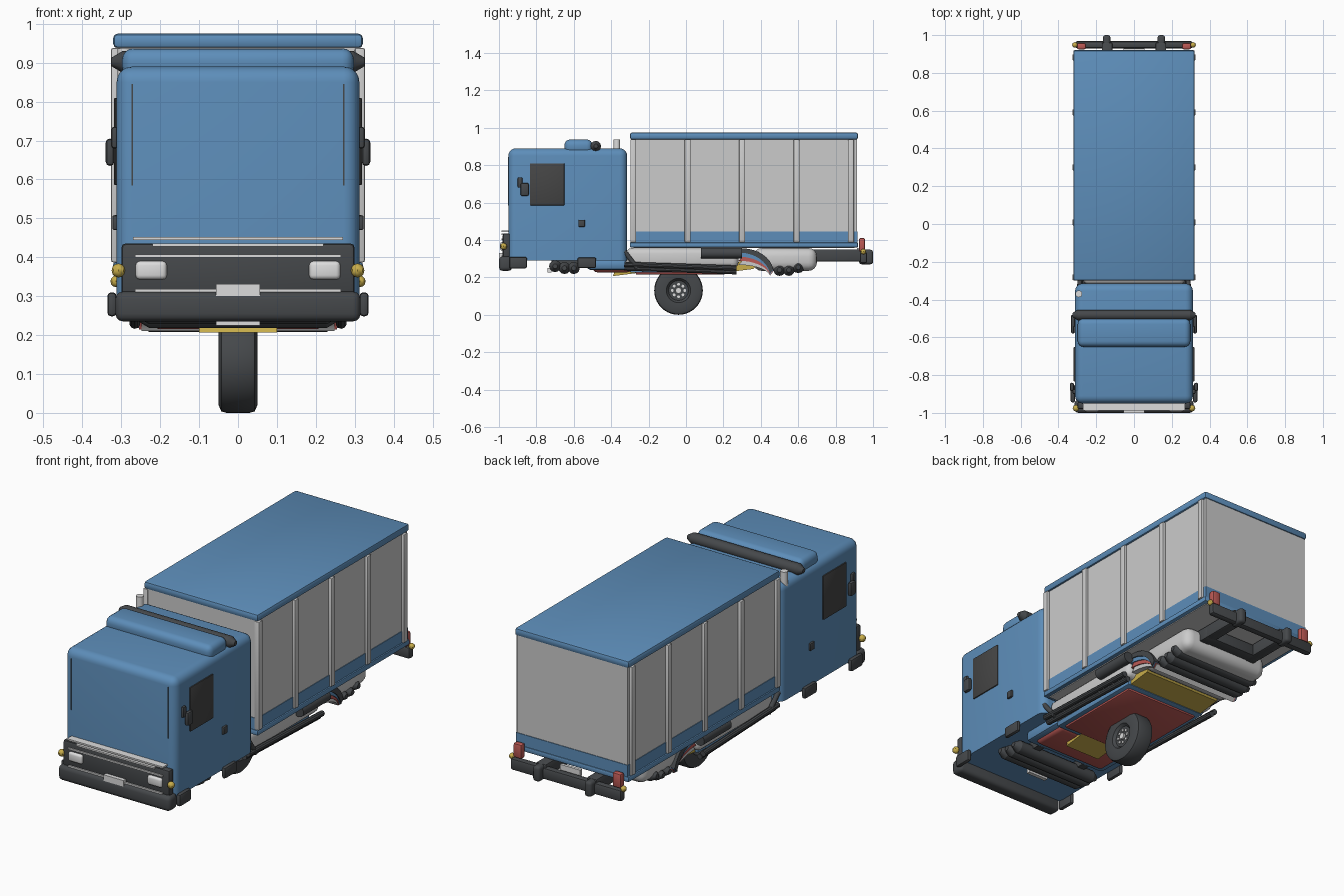
import bpy, bmesh
from math import sin, cos, pi, radians
from mathutils import Matrix, Vector

default_cube = bpy.data.objects.get("Cube")
if default_cube:
    bpy.data.objects.remove(default_cube, do_unlink=True)

parts = []


def material(name, *rgb):
    mat = bpy.data.materials.new(name)
    mat.use_nodes = True
    mat.diffuse_color = (*rgb, 1)
    mat.node_tree.nodes["Principled BSDF"].inputs["Base Color"].default_value = (*rgb, 1)
    return mat


blue_paint = material("blue paint", .11, .27, .49)
light_panel = material("light grey panel", .6, .6, .6)
dark_trim = material("dark grey trim", .06, .065, .07)
dark_glass = material("dark glass", .06, .06, .06)
bright_metal = material("bright metal", .72, .72, .72)
red_paint = material("red paint", .5, .1, .09)
yellow_paint = material("yellow paint", .58, .42, .07)


def finish(name, mat, bm):
    bmesh.ops.recalc_face_normals(bm, faces=bm.faces)
    mesh = bpy.data.meshes.new(name)
    bm.to_mesh(mesh)
    bm.free()
    mesh.materials.append(mat)
    obj = bpy.data.objects.new(name, mesh)
    bpy.context.collection.objects.link(obj)
    parts.append(obj)
    return obj


def box(name, mat, x, y, z, bevel=0, segments=2, flat_base=False):
    """Box from (low, high) ranges, with optional rounded edges."""
    bm = bmesh.new()
    bmesh.ops.create_cube(bm, size=1)
    spans = (x, y, z)
    for vert in bm.verts:
        vert.co = [(low + high) / 2 + c * (high - low) for c, (low, high) in zip(vert.co, spans)]
    if bevel:
        edges = [e for e in bm.edges
                 if not (flat_base and all(v.co.z < z[0] + .001 for v in e.verts))]
        bmesh.ops.bevel(bm, geom=edges, offset=bevel, segments=segments,
                        profile=.5, affect='EDGES', clamp_overlap=True)
    return finish(name, mat, bm)


def pair(name, mat, x, y, z, **options):
    """The same box on the left (+x) and the right (-x)."""
    box("left_" + name, mat, x, y, z, **options)
    box("right_" + name, mat, (-x[1], -x[0]), y, z, **options)


def extrude_across(name, mat, profile, half_width):
    """Side profile of (y, z) points carried across the width."""
    bm = bmesh.new()
    face = bm.faces.new([bm.verts.new((-half_width, y, z)) for y, z in profile])
    moved = bmesh.ops.extrude_face_region(bm, geom=[face])["geom"]
    bmesh.ops.translate(bm, vec=(2 * half_width, 0, 0),
                        verts=[g for g in moved if isinstance(g, bmesh.types.BMVert)])
    return finish(name, mat, bm)


def rod(name, mat, start, end, radius, end_radius=None, sides=16):
    start, end = Vector(start), Vector(end)
    axis = end - start
    bm = bmesh.new()
    turn = axis.to_track_quat('Z', 'Y').to_matrix().to_4x4()
    bmesh.ops.create_cone(bm, cap_ends=True, segments=sides, radius1=radius,
                          radius2=end_radius or radius, depth=axis.length,
                          matrix=Matrix.Translation((start + end) / 2) @ turn)
    return finish(name, mat, bm)


def bead(name, mat, centre, radius):
    bm = bmesh.new()
    bmesh.ops.create_uvsphere(bm, u_segments=8, v_segments=6, radius=radius,
                              matrix=Matrix.Translation(centre))
    return finish(name, mat, bm)


def tapered_bar(name, mat, y, z, half_width, radius):
    """Cross bar whose ends narrow to a blunt tip."""
    tip = half_width - radius
    rod(name, mat, (-tip, y, z), (tip, y, z), radius, sides=12)
    for side, label in ((-1, "_right_tip"), (1, "_left_tip")):
        rod(name + label, mat, (side * tip, y, z), (side * half_width, y, z),
            radius, radius * .4, sides=12)


# Cab
box("cab", blue_paint, (-.312, .312), (-.95, -.315), (.29, .89), bevel=.04, segments=5, flat_base=True)
box("roof_fairing", blue_paint, (-.298, .298), (-.65, -.5), (.86, .937), bevel=.03, segments=4)
tapered_bar("roof_light_bar", dark_trim, -.482, .902, .325, .028)
rod("exhaust_stack", bright_metal, (-.292, -.37, .8), (-.292, -.37, .937), .018)
pair("windscreen_seam", dark_trim, (.27, .274), (-.953, -.94), (.585, .845))
pair("side_window", dark_glass, (.31, .319), (-.835, -.65), (.585, .81), bevel=.008)
pair("door_handle", dark_trim, (.305, .323), (-.575, -.54), (.47, .508), bevel=.005)
pair("mirror", dark_trim, (.318, .34), (-.885, -.84), (.635, .705), bevel=.01)
pair("mirror_arm", dark_trim, (.308, .325), (-.9, -.875), (.68, .735), bevel=.006)
pair("front_mud_flap", dark_trim, (.312, .336), (-.945, -.85), (.248, .31), bevel=.01)
pair("rear_mud_flap", dark_trim, (.312, .334), (-.58, -.48), (.25, .307), bevel=.01)

# Front bumper, grille and lamps
box("front_bumper", dark_trim, (-.315, .315), (-1, -.93), (.235, .312), bevel=.02, segments=3)
box("grille", dark_trim, (-.3, .3), (-.98, -.94), (.3, .436), bevel=.012)
for index, (height, reach) in enumerate(((.448, .27), (.432, .22), (.403, .265), (.314, .265))):
    box(f"grille_strip_{index}", bright_metal, (-reach, reach), (-.987, -.945),
        (height - .004, height + .004))
pair("headlamp", bright_metal, (.183, .263), (-.994, -.97), (.343, .39), bevel=.011, segments=3)
box("front_plate", bright_metal, (-.056, .056), (-1, -.97), (.3, .331))
for side, label in ((-1, "right"), (1, "left")):
    bead(label + "_front_marker", yellow_paint, (side * .307, -.975, .366), .018)
    bead(label + "_rear_marker", yellow_paint, (side * .313, .948, .338), .015)

# Cargo box
box("cargo_walls", light_panel, (-.311, .311), (-.293, .913), (.44, .945))
box("cargo_rail", blue_paint, (-.314, .314), (-.296, .916), (.375, .445))
box("cargo_skirt", blue_paint, (-.321, .321), (-.3, .92), (.36, .387), bevel=.006)
box("cargo_floor", light_panel, (-.3, .3), (-.28, .9), (.356, .37))
box("cargo_roof", blue_paint, (-.321, .321), (-.3, .92), (.937, .975), bevel=.012)
for index in range(5):
    middle = -.282 + index * .291
    pair(f"cargo_rib_{index}", light_panel, (.3, .326), (middle - .016, middle + .016),
         (.387, .938), bevel=.005)

# Rear frame and lamps
pair("frame_rail", dark_trim, (.115, .17), (.62, .96), (.285, .35), bevel=.006)
box("rear_cross_member", dark_trim, (-.17, .17), (.7, .76), (.285, .345), bevel=.006)
box("rear_bumper", dark_trim, (-.312, .312), (.93, .968), (.275, .335), bevel=.012)
pair("bumper_guard", dark_trim, (.125, .165), (.925, 1), (.27, .348), bevel=.014, segments=3)
pair("tail_lamp", red_paint, (.255, .302), (.925, .957), (.338, .41), bevel=.008)
box("rear_plate", bright_metal, (-.056, .056), (.915, .93), (.325, .357))

# Lower body slung beneath the truck
box("lower_hull", light_panel, (-.27, .27), (-.32, .28), (.25, .357), bevel=.03, segments=3)
box("lower_tail", light_panel, (-.25, .25), (.36, .7), (.235, .357), bevel=.045, segments=4)
box("lower_floor", red_paint, (-.21, .21), (-.27, .21), (.215, .26), bevel=.008)
box("floor_border", blue_paint, (-.235, .235), (-.3, .24), (.225, .27), bevel=.008)
extrude_across("rear_yellow_panel", yellow_paint,
               [(.2, .225), (.36, .245), (.39, .28), (.34, .3), (.2, .26)], .22)
extrude_across("front_yellow_panel", yellow_paint,
               [(-.39, .207), (-.25, .225), (-.27, .26), (-.37, .265)], .1)
box("front_red_panel", red_paint, (-.21, .21), (-.5, -.29), (.227, .29), bevel=.025, segments=3)
box("front_blue_panel", blue_paint, (-.24, .24), (-.53, -.27), (.24, .3), bevel=.02)
bands = (("dark", dark_trim, 0), ("blue", blue_paint, .022),
         ("red", red_paint, .044), ("light", light_panel, .066))
for label, paint, drop in bands:
    # Each band curves from the flank down towards the tail
    outer = [(.3 + .17 * sin(a), .22 + (.135 - drop) * cos(a))
             for a in (radians(10 * step) for step in range(9))]
    inner = [(y - .018, z - .022) for y, z in reversed(outer)]
    extrude_across(label + "_tail_band", paint, outer + inner, .265 - drop / 4)

# Side sills, silencers and struts
for side, label in ((-1, "right"), (1, "left")):
    for index, (reach, height) in enumerate(((.285, .25), (.265, .23))):
        rod(f"{label}_sill_{index}", dark_trim, (side * reach, -.33, height + .02),
            (side * reach, .27, height), .014, sides=10)
    rod(label + "_silencer", dark_trim, (side * .285, .08, .33), (side * .285, .3, .33), .028)
    rod(label + "_strut", dark_trim, (side * .29, -.33, .34), (side * .28, -.26, .25), .012)

# Bar clusters ahead of and behind the lower body
for index, (y, z) in enumerate(((-.7, .26), (-.65, .25), (-.6, .25), (.5, .24), (.55, .24), (.6, .255))):
    tapered_bar(f"cross_bar_{index}", dark_trim, y, z, .26, .032)
pair("front_bar_bracket", dark_trim, (.12, .16), (-.72, -.46), (.25, .29))
pair("rear_bar_bracket", dark_trim, (.12, .16), (.46, .66), (.25, .3))
box("lower_plate", bright_metal, (-.056, .056), (-.74, -.72), (.225, .25))

# Single central wheel
half_tyre = [(.03, .05), (.048, .065), (.05, .11), (.043, .126), (.03, .13)]
ring = half_tyre + [(-x, r) for x, r in reversed(half_tyre)]
bm = bmesh.new()
loop = [bm.verts.new((x, 0, r)) for x, r in ring]
edges = [bm.edges.new((loop[i - 1], loop[i])) for i in range(len(loop))]
bmesh.ops.spin(bm, geom=loop + edges, cent=(0, 0, 0), axis=(1, 0, 0), angle=2 * pi, steps=40)
bmesh.ops.remove_doubles(bm, verts=bm.verts, dist=.0001)
tyre = finish("tyre", dark_trim, bm)
tyre.location = (0, -.04, .13)
rod("wheel_hub", dark_trim, (-.035, -.04, .13), (.035, -.04, .13), .053, sides=32)
rod("hub_cap", bright_metal, (-.045, -.04, .13), (.045, -.04, .13), .016)
for index in range(8):
    angle = index * pi / 4
    y, z = -.04 + .033 * cos(angle), .13 + .033 * sin(angle)
    rod(f"wheel_bolt_{index}", bright_metal, (-.04, y, z), (.04, y, z), .008, sides=8)
rod("wheel_axle_post", dark_trim, (0, -.04, .2), (0, -.04, .3), .03)

# Smooth rounded surfaces, keep hard edges crisp
bpy.ops.object.select_all(action='DESELECT')
for obj in parts:
    obj.select_set(True)
bpy.context.view_layer.objects.active = parts[0]
bpy.ops.object.shade_smooth_by_angle(angle=radians(35))
